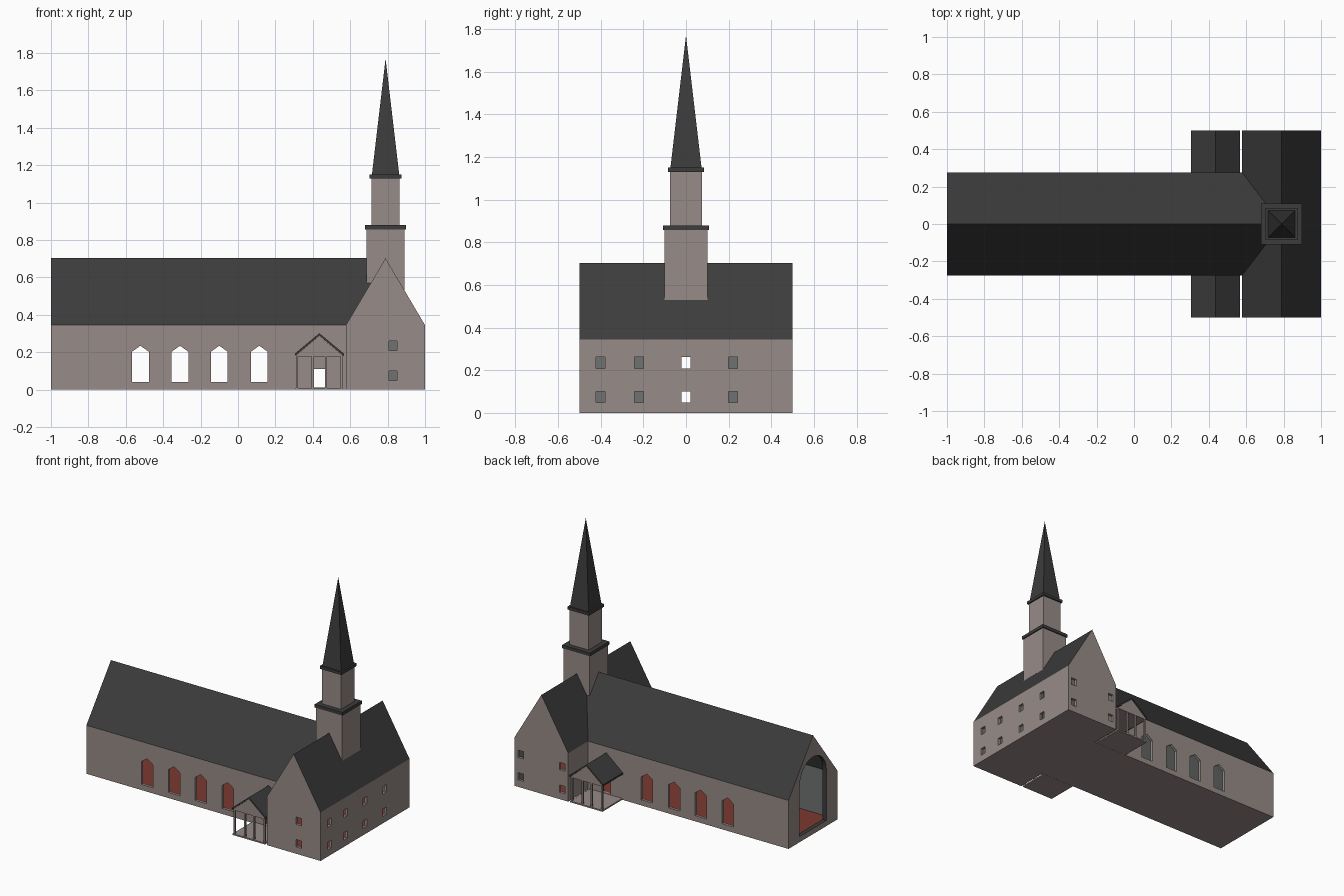
import bpy, bmesh, math
from mathutils import Vector

if "Cube" in bpy.data.objects:
    bpy.data.objects.remove(bpy.data.objects["Cube"])


def material(name, rgb):
    m = bpy.data.materials.new(name)
    m.diffuse_color = (*rgb, 1)
    m.use_nodes = True
    m.node_tree.nodes["Principled BSDF"].inputs["Base Color"].default_value = m.diffuse_color
    return m


WALL, ROOF, FLOOR, INNER = range(4)
MATS = [material("stone", (0.31, 0.26, 0.245)), material("slate", (0.045, 0.045, 0.045)),
        material("red_carpet", (0.20, 0.04, 0.03)), material("plaster", (0.16, 0.17, 0.17))]


def prism(name, profile, axis, lo, hi, mat=WALL):
    """Extrude a (horizontal, z) profile along x or y from lo to hi."""
    def place(p, t):
        return (t, p[0], p[1]) if axis == 'x' else (p[0], t, p[1])
    bm = bmesh.new()
    ends = [[bm.verts.new(place(p, t)) for p in profile] for t in (lo, hi)]
    n = len(profile)
    bm.faces.new(ends[0])
    bm.faces.new(ends[1][::-1])
    for i in range(n):
        j = (i + 1) % n
        bm.faces.new((ends[0][i], ends[0][j], ends[1][j], ends[1][i]))
    bmesh.ops.recalc_face_normals(bm, faces=bm.faces)
    me = bpy.data.meshes.new(name)
    for m in MATS:
        me.materials.append(m)
    for f in bm.faces:
        f.material_index = mat
    bm.to_mesh(me)
    bm.free()
    ob = bpy.data.objects.new(name, me)
    bpy.context.collection.objects.link(ob)
    return ob


def box(name, x0, x1, y0, y1, z0, z1, mat=WALL):
    return prism(name, [(x0, z0), (x1, z0), (x1, z1), (x0, z1)], 'y', y0, y1, mat)


def house(c, w, base, eave, ridge):
    return [(c - w, base), (c + w, base), (c + w, eave), (c, ridge), (c - w, eave)]


def boolean(ob, other, op):
    """Apply a boolean and remove the helper."""
    mod = ob.modifiers.new("cut", 'BOOLEAN')
    mod.operation, mod.solver, mod.object = op, 'EXACT', other
    deps = bpy.context.evaluated_depsgraph_get()
    me = bpy.data.meshes.new_from_object(ob.evaluated_get(deps))
    ob.modifiers.clear()
    ob.data = me
    bpy.data.objects.remove(other)


def mirror_y(ob):
    mod = ob.modifiers.new("mirror", 'MIRROR')
    mod.use_axis = (False, True, False)


# Nave and transept shell
church = prism("church_body", house(0, .276, 0, .345, .703), 'x', -1, .79)
boolean(church, prism("t", house(.7885, .2115, 0, .345, .703), 'y', -.5, .5), 'UNION')
boolean(church, prism("c", house(0, .256, .01, .335, .672), 'x', -.97, .79, INNER), 'DIFFERENCE')
boolean(church, prism("c", house(.7885, .1915, .01, .335, .665), 'y', -.48, .48, INNER), 'DIFFERENCE')

# Pointed nave windows, cut through both sides
for x in (-.522, -.31, -.10, .114):
    boolean(church, prism("c", house(x, .045, .04, .203, .235), 'y', -.35, .35), 'DIFFERENCE')

# Porch doorways
boolean(church, box("c", .402, .466, -.35, .35, .012, .11), 'DIFFERENCE')

# Small square transept windows
for z in (.075, .235):
    for y in (-.40, -.22, 0, .22):
        boolean(church, box("c", .95, 1.05, y - .021, y + .021, z - .026, z + .026), 'DIFFERENCE')
    boolean(church, box("c", .806, .85, -.55, -.45, z - .026, z + .026), 'DIFFERENCE')
    for x in (.625, .95):
        boolean(church, box("c", x - .021, x + .021, .45, .55, z - .026, z + .026), 'DIFFERENCE')

# Large round-headed opening in the end wall
arch = [(-.15, .04), (.15, .04)] + [
    (.15 * math.cos(math.pi * i / 16), .40 + .15 * math.sin(math.pi * i / 16)) for i in range(17)]
boolean(church, prism("c", arch, 'x', -1.05, -.95, ROOF), 'DIFFERENCE')

# Slate on the roof slopes, carpet on the floor
for p in church.data.polygons:
    if p.normal.z > .3 and p.center.z > .34 and p.material_index == WALL:
        p.material_index = ROOF
    elif p.normal.z > .9 and p.center.z < .011:
        p.material_index = FLOOR

# Tower stages and ledges: name, half width, bottom, top, material
TX = .789
for name, r, z0, z1, mat in (
        ("tower_lower", .102, .53, .86, WALL), ("tower_lower_ledge", .109, .857, .88, ROOF),
        ("tower_upper", .075, .88, 1.132, WALL), ("tower_upper_ledge", .085, 1.13, 1.15, ROOF)):
    box(name, TX - r, TX + r, -r, r, z0, z1, mat)

# Four-sided spire
bpy.ops.mesh.primitive_cone_add(vertices=4, radius1=.073 * math.sqrt(2), radius2=0, depth=.62,
                                location=(TX, 0, 1.46), rotation=(0, 0, math.pi / 4))
spire = bpy.context.object
spire.name = "spire"
spire.data.materials.append(MATS[ROOF])

# Porches on both sides
PX = .435
parts = [box("porch_floor", .308, .562, -.5, -.277, 0, .01),
         prism("porch_gable", [(.312, .177), (.558, .177), (.558, .186), (PX, .288), (.312, .186)],
               'y', -.497, -.27),
         prism("porch_roof", [(.304, .181), (PX, .288), (.566, .181), (.566, .193), (PX, .302), (.304, .193)],
               'y', -.5, -.27, ROOF)]
for x in (.316, .399, .471, .554):
    parts.append(box("porch_post", x - .006, x + .006, -.495, -.483, .01, .18))
for ob in parts:
    mirror_y(ob)
